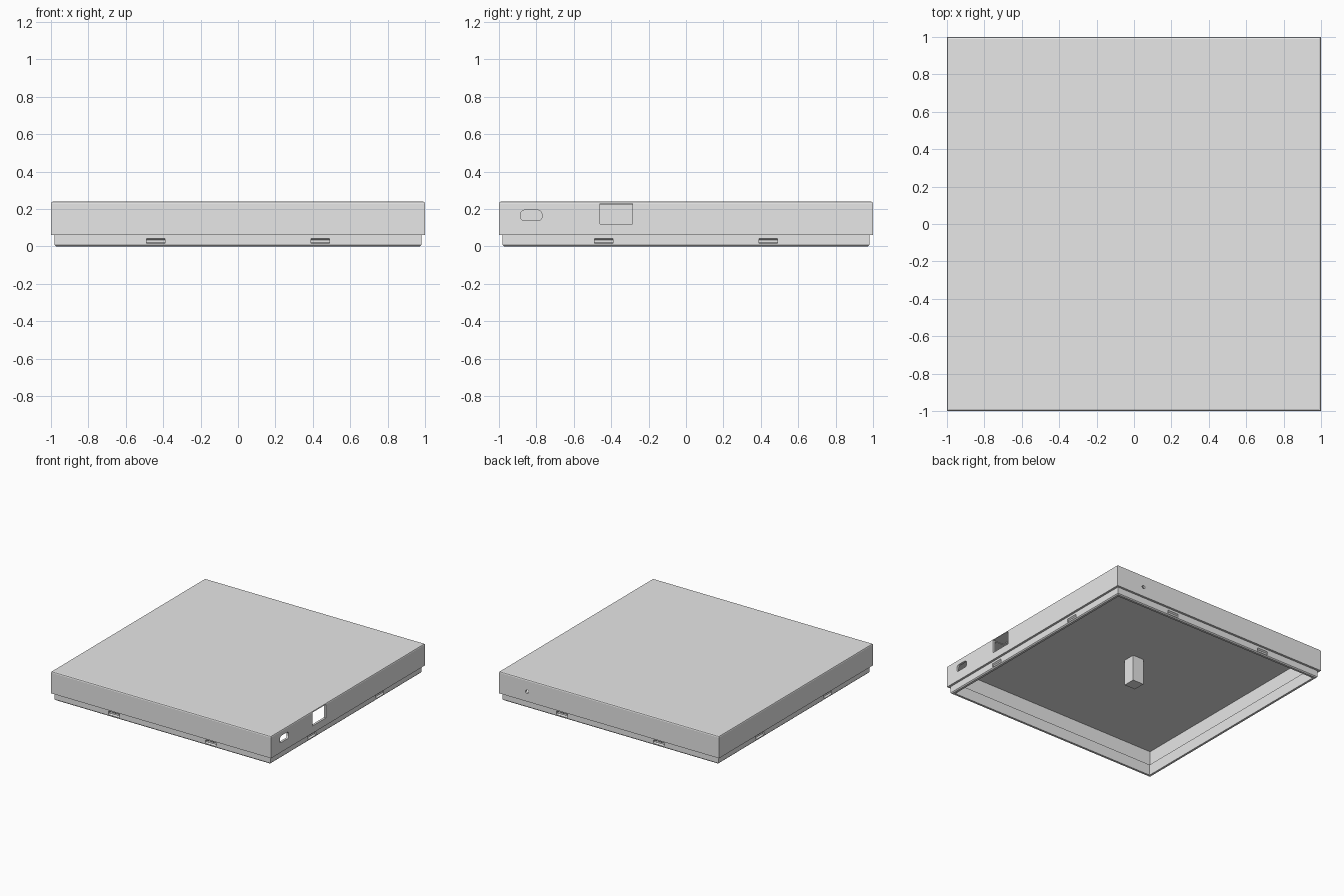
import bpy, bmesh, math
from mathutils import Matrix, Vector

default = bpy.data.objects.get("Cube")
if default:
    bpy.data.objects.remove(default, do_unlink=True)

grey = bpy.data.materials.new("plain_grey")
grey.use_nodes = True
grey.diffuse_color = (0.8, 0.8, 0.8, 1)
grey.node_tree.nodes["Principled BSDF"].inputs["Base Color"].default_value = (0.8, 0.8, 0.8, 1)


def to_object(bm, name):
    bmesh.ops.recalc_face_normals(bm, faces=bm.faces)
    mesh = bpy.data.meshes.new(name)
    bm.to_mesh(mesh)
    bm.free()
    mesh.materials.append(grey)
    obj = bpy.data.objects.new(name, mesh)
    bpy.context.collection.objects.link(obj)
    return obj


def box(name, low, high, bevel_z=None, bevel=0.01, segments=1):
    """Box between two corners; edges lying at height bevel_z are bevelled."""
    low, high = Vector(low), Vector(high)
    bm = bmesh.new()
    bmesh.ops.create_cube(bm, size=1)
    for v in bm.verts:
        v.co = [(low[i] + high[i]) / 2 + v.co[i] * (high[i] - low[i]) for i in range(3)]
    if bevel_z is not None:
        edges = [e for e in bm.edges if all(abs(v.co.z - bevel_z) < 1e-4 for v in e.verts)]
        bmesh.ops.bevel(bm, geom=edges, offset=bevel, segments=segments, profile=0.5, affect='EDGES')
    return to_object(bm, name)


def prism(name, profile, depth, matrix):
    """Extrude a 2D profile by depth along local z, then place it."""
    bm = bmesh.new()
    face = bm.faces.new([bm.verts.new((u, v, 0)) for u, v in profile])
    moved = bmesh.ops.extrude_face_region(bm, geom=[face])["geom"]
    bmesh.ops.translate(bm, vec=(0, 0, depth), verts=[g for g in moved if isinstance(g, bmesh.types.BMVert)])
    bmesh.ops.transform(bm, matrix=matrix, verts=bm.verts)
    return to_object(bm, name)


def cut(target, cutter):
    mod = target.modifiers.new("cut", 'BOOLEAN')
    mod.operation, mod.solver, mod.object = 'DIFFERENCE', 'EXACT', cutter
    bpy.context.view_layer.objects.active = target
    bpy.ops.object.modifier_apply(modifier=mod.name)
    bpy.data.objects.remove(cutter, do_unlink=True)


WALL, LIP_OUT, LIP_IN = 0.982, 0.981, 0.955

# Cover: thin hollow tray, open underneath
cover = box("cover", (-1, -1, 0.06), (1, 1, 0.24), bevel_z=0.24, segments=2)
cut(cover, box("cavity", (-WALL, -WALL, 0), (WALL, WALL, 0.225)))

# Square window and rounded port on the left wall
cut(cover, box("window_cutter", (0.9, -0.46, 0.12), (1.1, -0.285, 0.23)))
port = []
for cy, cz, r, start in ((-0.795, 0.17, 0.025, 0), (-0.86, 0.17, 0.025, 90),
                         (-0.867, 0.158, 0.018, 180), (-0.788, 0.158, 0.018, 270)):
    for step in range(5):
        a = math.radians(start + step * 22.5)
        port.append((cy + r * math.cos(a), cz + r * math.sin(a)))
to_left = Matrix(((0, 0, 1, 0.9), (1, 0, 0, 0), (0, 1, 0, 0), (0, 0, 0, 1)))
cut(cover, prism("port_cutter", port, 0.2, to_left))

# Small round hole in the back wall
hole = [(0.745 + 0.014 * math.cos(a), 0.14 + 0.014 * math.sin(a))
        for a in (math.tau * i / 16 for i in range(16))]
to_back = Matrix(((1, 0, 0, 0), (0, 0, 1, 0.9), (0, 1, 0, 0), (0, 0, 0, 1)))
cut(cover, prism("pinhole_cutter", hole, 0.2, to_back))

# Lip: inset frame that reaches up inside the cover
lip = box("lip", (-LIP_OUT, -LIP_OUT, 0), (LIP_OUT, LIP_OUT, 0.09), bevel_z=0, bevel=0.008)
cut(lip, box("lip_opening", (-LIP_IN, -LIP_IN, -0.1), (LIP_IN, LIP_IN, 0.2)))

# Snap notches with sloped top and bottom, two per side
notch = [(-LIP_OUT - 0.004, 0.012), (-LIP_OUT - 0.004, 0.046),
         (-LIP_OUT + 0.012, 0.034), (-LIP_OUT + 0.012, 0.022)]
for side in range(4):
    for x in (-0.49, 0.39):
        along = Matrix(((0, 0, 1, x), (1, 0, 0, 0), (0, 1, 0, 0), (0, 0, 0, 1)))
        turn = Matrix.Rotation(side * math.pi / 2, 4, 'Z')
        cut(lip, prism("notch_cutter", notch, 0.1, turn @ along))

# Centre post hanging from the ceiling
box("centre_post", (-0.05, -0.05, 0.01), (0.05, 0.05, 0.228))
